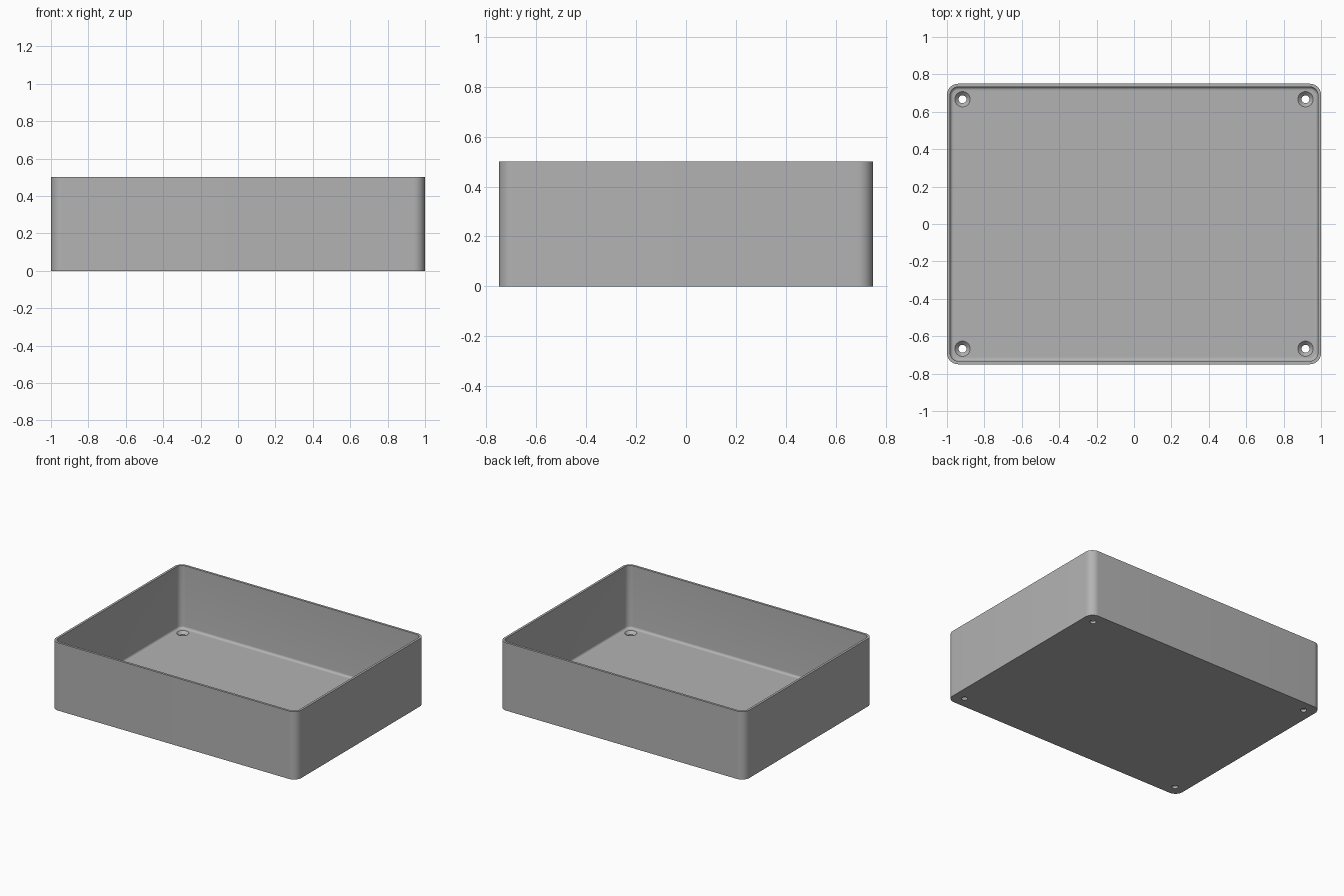
import bpy, bmesh
from math import sin, cos, pi

if "Cube" in bpy.data.objects:
    bpy.data.objects.remove(bpy.data.objects["Cube"])

HALF_X, HALF_Y, HEIGHT = 1.0, 0.75, 0.5
CORNER, WALL, FLOOR, FILLET = 0.06, 0.017, 0.037, 0.017
SCREW_X, SCREW_Y = 0.917, 0.667
STEPS = 10

grey = bpy.data.materials.new("plain grey")
grey.use_nodes = True
grey.diffuse_color = (0.45, 0.45, 0.45, 1)
grey.node_tree.nodes["Principled BSDF"].inputs["Base Color"].default_value = grey.diffuse_color


def rounded_ring(bm, inset, z):
    """Rounded rectangle of vertices, shrunk inward by inset."""
    verts, radius = [], CORNER - inset
    corners = [(1, 1), (-1, 1), (-1, -1), (1, -1)]
    for quarter, (sx, sy) in enumerate(corners):
        for i in range(STEPS + 1):
            a = (quarter + i / STEPS) * pi / 2
            verts.append(bm.verts.new((sx * (HALF_X - CORNER) + radius * cos(a),
                                       sy * (HALF_Y - CORNER) + radius * sin(a), z)))
    return verts


def circle_ring(bm, x, y, radius, z, sides=32):
    return [bm.verts.new((x + radius * cos(2 * pi * i / sides),
                          y + radius * sin(2 * pi * i / sides), z)) for i in range(sides)]


def loft(bm, rings):
    """Closed solid through a stack of matching rings."""
    for low, high in zip(rings, rings[1:]):
        n = len(low)
        for i in range(n):
            j = (i + 1) % n
            bm.faces.new((low[i], low[j], high[j], high[i]))
    bm.faces.new(rings[0][::-1])
    bm.faces.new(rings[-1])


def make_object(name, bm):
    bmesh.ops.recalc_face_normals(bm, faces=bm.faces[:])
    mesh = bpy.data.meshes.new(name)
    bm.to_mesh(mesh)
    bm.free()
    obj = bpy.data.objects.new(name, mesh)
    mesh.materials.append(grey)
    bpy.context.collection.objects.link(obj)
    return obj


# Open tray: outer wall, rim, inner wall, then the fillet down to the floor
bm = bmesh.new()
profile = [(0, 0), (0, HEIGHT), (WALL, HEIGHT)]
for i in range(7):
    a = i / 6 * pi / 2
    profile.append((WALL + FILLET * (1 - cos(a)), FLOOR + FILLET * (1 - sin(a))))
loft(bm, [rounded_ring(bm, inset, z) for inset, z in profile])
tray = make_object("tray", bm)

# Countersunk screw holes through the floor near each corner
bm = bmesh.new()
for sx in (-1, 1):
    for sy in (-1, 1):
        loft(bm, [circle_ring(bm, sx * SCREW_X, sy * SCREW_Y, radius, z)
                  for radius, z in ((0.021, -0.05), (0.021, FLOOR - 0.02),
                                    (0.041, FLOOR), (0.041, FLOOR + 0.05))])
cutter = make_object("screw_hole_cutter", bm)
cutter.hide_render = True

cut = tray.modifiers.new("screw holes", 'BOOLEAN')
cut.operation, cut.solver, cut.object = 'DIFFERENCE', 'EXACT', cutter

bpy.ops.object.select_all(action='DESELECT')
tray.select_set(True)
bpy.context.view_layer.objects.active = tray
bpy.ops.object.modifier_apply(modifier=cut.name)
bpy.data.objects.remove(cutter)
bpy.ops.object.shade_smooth_by_angle(angle=pi / 6)
